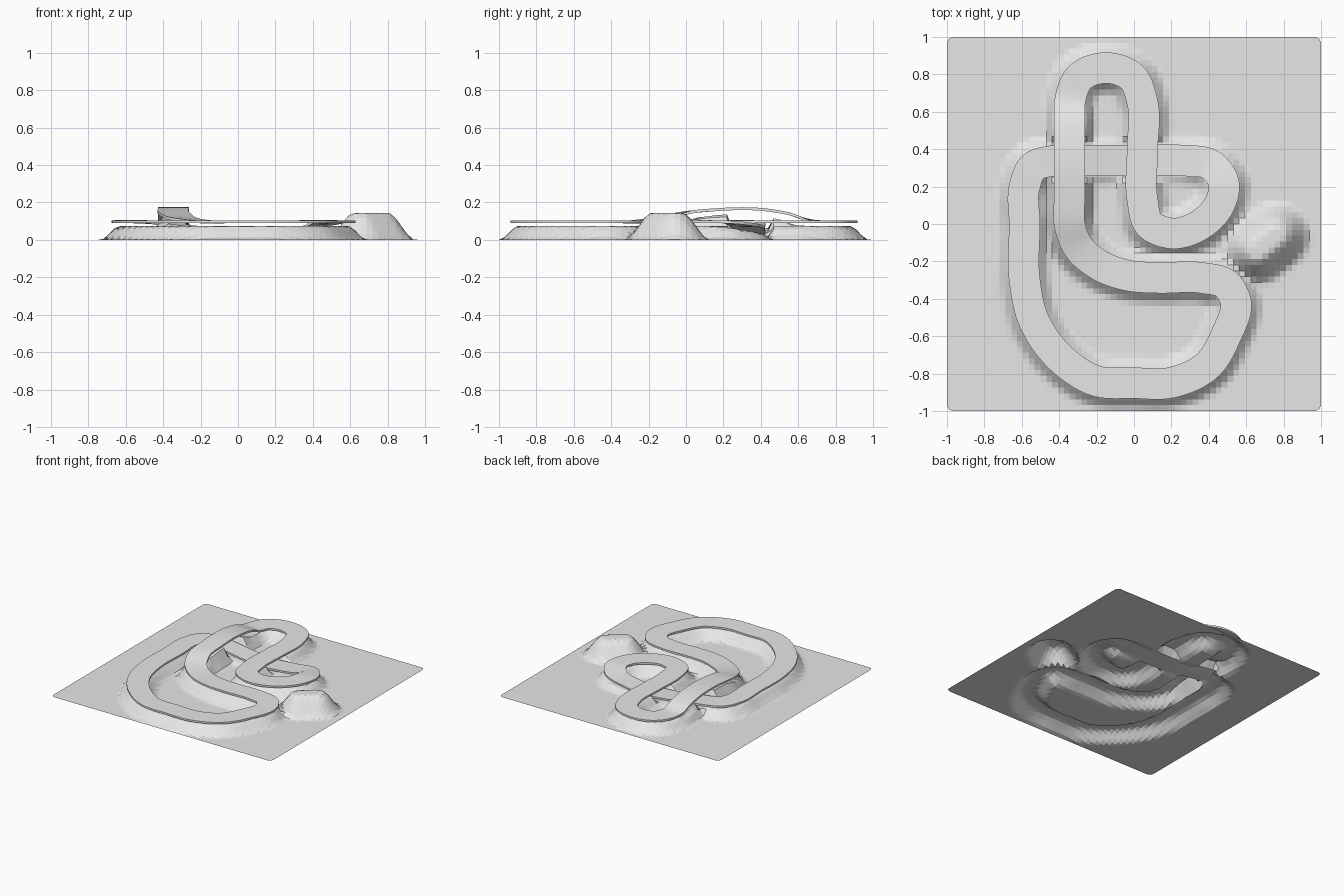
import bpy, bmesh
from mathutils import Vector

cube = bpy.data.objects.get("Cube")
if cube:
    bpy.data.objects.remove(cube, do_unlink=True)

LEVEL = 0.0975       # usual height of the road's middle
HALF_WIDTH = 0.083
HALF_THICK = 0.0075
CELLS = 64           # terrain grid divisions


def make_material(name, value):
    mat = bpy.data.materials.new(name)
    mat.use_nodes = True
    colour = (value, value, value, 1)
    mat.diffuse_color = colour
    mat.node_tree.nodes["Principled BSDF"].inputs["Base Color"].default_value = colour
    return mat


def finish(bm, name, mat):
    mesh = bpy.data.meshes.new(name)
    bm.normal_update()
    bm.to_mesh(mesh)
    bm.free()
    mesh.materials.append(mat)
    obj = bpy.data.objects.new(name, mesh)
    bpy.context.collection.objects.link(obj)
    return obj


def smooth_loop(points, spacing=0.02):
    """Closed curve through the points, with tangents weighted by distance."""
    count = len(points)
    gap = [(points[(i + 1) % count] - points[i]).length for i in range(count)]
    tangents = []
    for i in range(count):
        before = (points[i] - points[i - 1]) / gap[i - 1]
        after = (points[(i + 1) % count] - points[i]) / gap[i]
        tangents.append((before * gap[i] + after * gap[i - 1]) / (gap[i] + gap[i - 1]))
    samples = []
    for i in range(count):
        j = (i + 1) % count
        steps = max(2, round(gap[i] / spacing))
        for s in range(steps):
            t = s / steps
            ease = t * t * (3 - 2 * t)
            samples.append(points[i].lerp(points[j], ease)
                           + tangents[i] * gap[i] * t * (1 - t) ** 2
                           - tangents[j] * gap[i] * t * t * (1 - t))
    return samples


def fade(distance, inner, outer):
    """One inside the inner radius, easing to zero at the outer radius."""
    t = min(1, max(0, (outer - distance) / (outer - inner)))
    return t * t * (3 - 2 * t)


# Road centre line: plain points lie at the usual level, others give a height
route = [
    (0.2, -.848), (0, -.85), (-.2, -.84), (-.39, -.72), (-.54, -.505), (-.585, -.3),
    (-.585, 0), (-.585, .2), (-.54, .305), (-.43, .338, .09),
    (-.3, .34, .075), (-.13, .34, .05), (.05, .34, .037), (.25, .34, .05),
    (.42, .31, .08), (.48, .22, .095), (.46, .11), (.36, 0), (.2, -.05), (.08, 0),
    (.045, .13), (.045, .4), (.045, .65), (-.01, .785), (-.15, .835), (-.29, .785),
    (-.342, .66, .102), (-.345, .56, .137), (-.345, .44, .159), (-.345, .14, .16),
    (-.345, 0, .145), (-.3, -.12, .115), (-.185, -.22), (-.03, -.276), (.12, -.287),
    (.37, -.289), (.49, -.32), (.543, -.41), (.49, -.6), (.4, -.75),
]
path = smooth_loop([Vector(p if len(p) == 3 else (*p, LEVEL)) for p in route])
grey = make_material("light_grey", 0.8)

# Road: flat rectangular section swept round the loop
bm = bmesh.new()
rings = []
for i, centre in enumerate(path):
    ahead = path[(i + 1) % len(path)] - path[i - 1]
    side = Vector((-ahead.y, ahead.x, 0)).normalized() * HALF_WIDTH
    lift = Vector((0, 0, HALF_THICK))
    rings.append([bm.verts.new(centre + offset) for offset in
                  (side + lift, side - lift, -side - lift, -side + lift)])
for i, ring in enumerate(rings):
    previous = rings[i - 1]
    for k in range(4):
        m = (k + 1) % 4
        bm.faces.new((previous[k], previous[m], ring[m], ring[k]))
bmesh.ops.recalc_face_normals(bm, faces=bm.faces)
road = finish(bm, "road_loop", grey)
bpy.context.view_layer.objects.active = road
road.select_set(True)
bpy.ops.object.shade_smooth_by_angle()
road.select_set(False)

# Side hill: a short rounded ridge beside the road
ridge_start = Vector((0.66, -0.14))
ridge = Vector((0.1, 0.08))


def ground_height(x, y):
    spot = Vector((x, y))
    along = min(1, max(0, (spot - ridge_start).dot(ridge) / ridge.length_squared))
    height = 0.145 * fade((spot - ridge_start - ridge * along).length, 0.04, 0.19)
    limit = 1
    for p in path:
        distance = (spot - p.xy).length
        if distance < 0.15:
            height = max(height, (p.z - 0.0225) * fade(distance, 0.04, 0.145))
            # Keep the ground below the lowest road passing overhead
            if distance < 0.115:
                limit = min(limit, p.z - 0.0215)
    return min(height, limit)


# Terrain: single sheet raised into banks under the road, with clipped corners
bm = bmesh.new()
bmesh.ops.create_grid(bm, x_segments=CELLS, y_segments=CELLS, size=1)
for v in bm.verts:
    v.co.z = ground_height(v.co.x, v.co.y)
corners = [v for v in bm.verts if len(v.link_edges) == 2]
for v in corners:
    v.co.x *= 0.99
    v.co.y *= 0.99
finish(bm, "terrain", grey)
